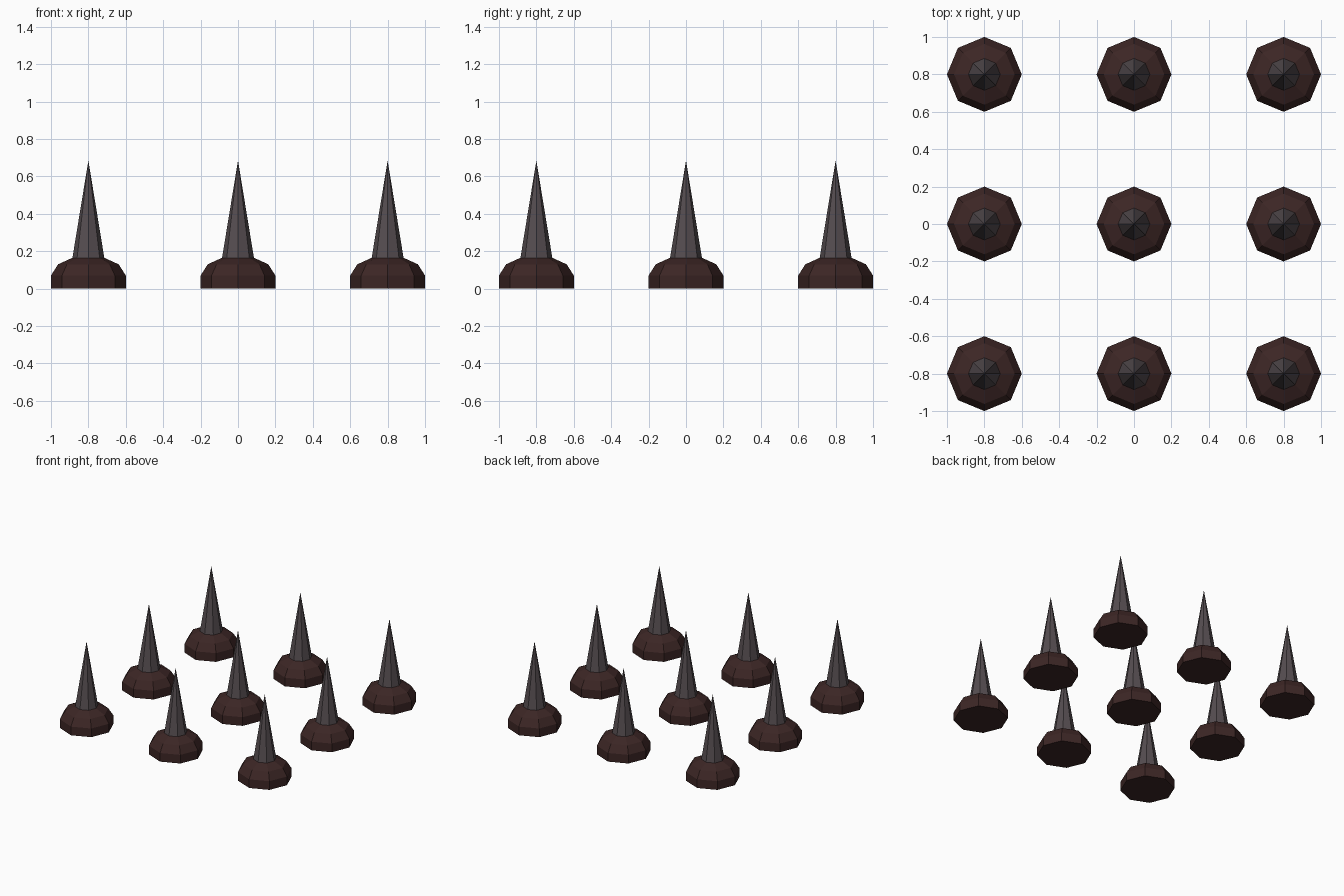
import bpy, bmesh, math

if "Cube" in bpy.data.objects:
    bpy.data.objects.remove(bpy.data.objects["Cube"])


def material(name, color):
    m = bpy.data.materials.new(name)
    m.diffuse_color = (*color, 1)
    m.use_nodes = True
    m.node_tree.nodes["Principled BSDF"].inputs["Base Color"].default_value = m.diffuse_color
    return m


def lathe(name, profile, mat, sides=8):
    """Closed flat-faced revolve of (radius, z) rings; radius 0 is a tip."""
    bm = bmesh.new()
    rings = []
    for r, z in profile:
        if r == 0:
            rings.append([bm.verts.new((0, 0, z))] * sides)
        else:
            rings.append([bm.verts.new((r * math.cos(i * math.tau / sides),
                                        r * math.sin(i * math.tau / sides), z))
                          for i in range(sides)])
    for a, b in zip(rings, rings[1:]):
        for i in range(sides):
            j = (i + 1) % sides
            bm.faces.new(list(dict.fromkeys((a[i], a[j], b[j], b[i]))))
    # Flat end caps
    bm.faces.new(rings[0][::-1])
    if profile[-1][0] > 0:
        bm.faces.new(rings[-1])
    bmesh.ops.recalc_face_normals(bm, faces=bm.faces)
    mesh = bpy.data.meshes.new(name)
    bm.to_mesh(mesh)
    bm.free()
    mesh.materials.append(mat)
    return mesh


base_mat = material("dark brown", (0.045, 0.019, 0.018))
spike_mat = material("dark grey metal", (0.09, 0.073, 0.08))

# Shared meshes: squat domed base and tall pointed spike
base = lathe("base", [(0.2, 0), (0.2, 0.07), (0.162, 0.13), (0.085, 0.165)], base_mat)
spike = lathe("spike", [(0.086, 0.16), (0, 0.685)], spike_mat)

# Three by three grid of spikes
for x in (-0.8, 0, 0.8):
    for y in (-0.8, 0, 0.8):
        for mesh in (base, spike):
            ob = bpy.data.objects.new(mesh.name, mesh)
            ob.location = (x, y, 0)
            bpy.context.collection.objects.link(ob)
